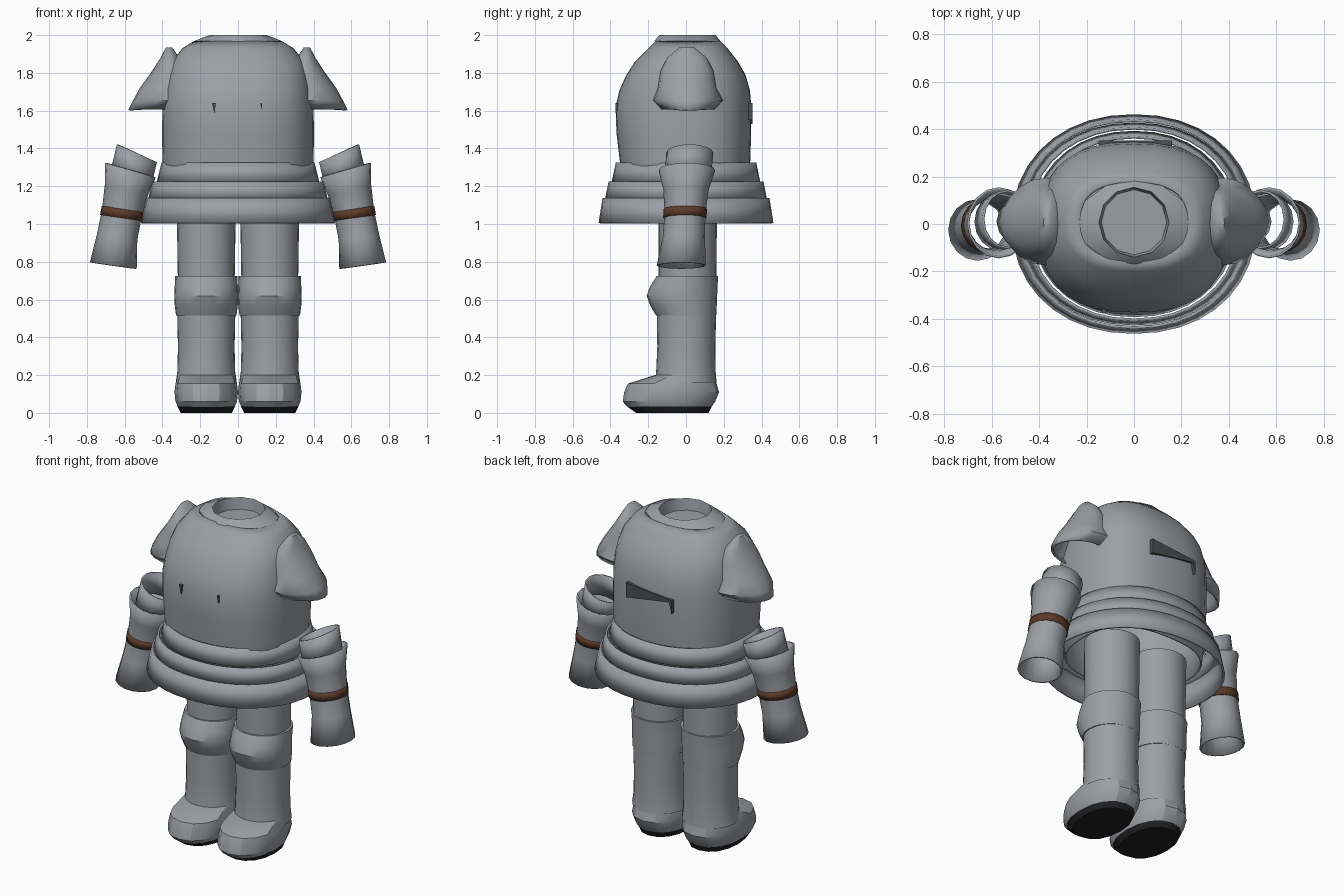
import bpy, bmesh, math
from math import sin, cos, radians, tau

cube = bpy.data.objects.get("Cube")
if cube:
    bpy.data.objects.remove(cube, do_unlink=True)


def material(name, rgb):
    mat = bpy.data.materials.new(name)
    mat.use_nodes = True
    mat.diffuse_color = (*rgb, 1)
    shader = mat.node_tree.nodes["Principled BSDF"]
    shader.inputs["Base Color"].default_value = (*rgb, 1)
    shader.inputs["Roughness"].default_value = 0.6
    return mat


steel = material("steel", (0.33, 0.35, 0.38))
dark_steel = material("dark steel", (0.07, 0.075, 0.08))
leather = material("brown leather", (0.11, 0.042, 0.022))
rubber = material("black sole", (0.015, 0.015, 0.017))


def finish(name, bm, mats, thickness=0, angle=35):
    mesh = bpy.data.meshes.new(name)
    bm.to_mesh(mesh)
    bm.free()
    for mat in mats:
        mesh.materials.append(mat)
    obj = bpy.data.objects.new(name, mesh)
    bpy.context.collection.objects.link(obj)
    bpy.ops.object.select_all(action="DESELECT")
    obj.select_set(True)
    bpy.context.view_layer.objects.active = obj
    bpy.ops.object.shade_smooth_by_angle(angle=radians(angle))
    if thickness:
        shell = obj.modifiers.new("shell", "SOLIDIFY")
        shell.thickness = thickness
        shell.offset = -1
    return obj


def loft(name, rings, mat, side=1, sides=24, power=2, thickness=0, caps="", angle=35):
    """Skin rings listed bottom to top: x, y, z, half width, half depth, tilt."""
    bm = bmesh.new()
    loops = []
    for x, y, z, rx, ry, tilt in rings:
        loop = []
        for i in range(sides):
            c, s = cos(tau * i / sides), sin(tau * i / sides)
            u = rx * math.copysign(abs(c) ** (2 / power), c)
            v = ry * math.copysign(abs(s) ** (2 / power), s)
            t = radians(tilt) * side
            loop.append(bm.verts.new((x * side + u * cos(t), y + v, z + u * sin(t))))
        loops.append(loop)
    for a, b in zip(loops, loops[1:]):
        for i in range(sides):
            j = (i + 1) % sides
            bm.faces.new((a[i], a[j], b[j], b[i]))
    if "bottom" in caps:
        bm.faces.new(loops[0][::-1])
    if "top" in caps:
        bm.faces.new(loops[-1])
    return finish(name, bm, [mat], thickness, angle)


def section(z, half_width, front, back, x=0):
    """Level ring given by its front and back limits."""
    return x, (front + back) / 2, z, half_width, (back - front) / 2, 0


def plate(name, outline, y, depth, mat):
    """Thin upright plate from an x-z outline."""
    bm = bmesh.new()
    face = bm.faces.new([bm.verts.new((x, y, z)) for x, z in outline])
    out = bmesh.ops.extrude_face_region(bm, geom=[face])["geom"]
    for v in out:
        if isinstance(v, bmesh.types.BMVert):
            v.co.y += depth
    bmesh.ops.recalc_face_normals(bm, faces=bm.faces)
    return finish(name, bm, [mat])


# Breastplate: domed shell with an open neck
loft("breastplate", [
    section(1.08, 0.38, -0.33, 0.32),
    section(1.33, 0.4, -0.35, 0.34),
    section(1.48, 0.402, -0.368, 0.345),
    section(1.62, 0.4, -0.373, 0.346),
    section(1.71, 0.39, -0.352, 0.338),
    section(1.79, 0.375, -0.315, 0.315),
    section(1.86, 0.35, -0.27, 0.275),
    section(1.93, 0.295, -0.2, 0.22),
    section(1.97, 0.23, -0.16, 0.18),
], steel, sides=36, power=2.5, thickness=0.012)
loft("collar", [
    section(1.965, 0.24, -0.17, 0.185),
    section(1.99, 0.18, -0.15, 0.165),
    section(2.0, 0.148, -0.14, 0.155),
    section(1.93, 0.138, -0.13, 0.145),
], steel, sides=12, caps="top")

# Skirt: three flared overlapping tiers
tiers = [("upper", 1.225, 1.325, 0.43, 0.405, 0.393, 0.372),
         ("middle", 1.135, 1.225, 0.475, 0.452, 0.428, 0.41),
         ("lower", 1.005, 1.138, 0.515, 0.485, 0.463, 0.442)]
for label, low, high, w_low, w_high, d_low, d_high in tiers:
    loft(label + "_skirt_tier",
         [section(low, w_low, -d_low, d_low), section(high, w_high, -d_high, d_high)],
         steel, sides=36, power=2.15, thickness=0.012)

# Strap remnants on the back and slits on the chest
plate("back_strap", [(0.16, 1.55), (0.16, 1.64), (-0.15, 1.61), (-0.15, 1.53),
                     (-0.13, 1.595)], 0.33, 0.023, dark_steel)
plate("right_chest_slit", [(-0.137, 1.64), (-0.117, 1.64), (-0.125, 1.585)],
      -0.374, 0.02, dark_steel)
plate("left_chest_slit", [(0.118, 1.64), (0.128, 1.64), (0.128, 1.6)],
      -0.374, 0.02, dark_steel)

for side, label in ((1, "left_"), (-1, "right_")):
    # Shoulder guard: bell shape open underneath
    loft(label + "shoulder_guard", [
        section(1.605, 0.21, -0.13, 0.15, 0.37),
        section(1.655, 0.185, -0.175, 0.195, 0.37),
        section(1.72, 0.155, -0.15, 0.16, 0.365),
        section(1.81, 0.095, -0.135, 0.145, 0.36),
        section(1.88, 0.05, -0.1, 0.11, 0.36),
        section(1.935, 0.016, -0.035, 0.045, 0.365),
    ], steel, side, 20, thickness=0.012, caps="top", angle=60)

    # Arm: flared forearm tube, collar at the elbow, leather band
    loft(label + "forearm", [
        (0.66, -0.025, 0.78, 0.125, 0.13, 8),
        (0.64, -0.012, 0.93, 0.108, 0.112, 8),
        (0.615, -0.005, 1.055, 0.107, 0.108, 9),
        (0.59, 0, 1.18, 0.118, 0.12, 12),
        (0.57, 0.005, 1.285, 0.14, 0.15, 16),
    ], steel, side, 16, thickness=0.01)
    loft(label + "elbow_collar", [
        (0.565, 0.01, 1.25, 0.115, 0.122, 20),
        (0.535, 0.02, 1.375, 0.116, 0.125, 24),
    ], steel, side, 16, thickness=0.01)
    loft(label + "arm_band", [
        (0.619, -0.006, 1.033, 0.112, 0.115, 8),
        (0.611, -0.004, 1.079, 0.112, 0.115, 9),
    ], leather, side, 16, thickness=0.012)

    # Leg: thigh, bulging knee guard and shin
    hip = 0.168
    loft(label + "thigh", [
        section(0.68, 0.15, -0.145, 0.16, hip),
        section(1.12, 0.157, -0.145, 0.165, hip),
    ], steel, side, caps="top")
    loft(label + "knee_guard", [
        section(0.515, 0.16, -0.158, 0.16, hip),
        section(0.57, 0.167, -0.19, 0.163, hip),
        section(0.62, 0.169, -0.208, 0.165, hip),
        section(0.67, 0.167, -0.19, 0.167, hip),
        section(0.725, 0.165, -0.155, 0.17, hip),
    ], steel, side, thickness=0.012, caps="top bottom")
    loft(label + "shin", [
        section(0.16, 0.162, -0.165, 0.162, hip),
        section(0.22, 0.153, -0.158, 0.157, hip),
        section(0.35, 0.15, -0.152, 0.155, hip),
        section(0.53, 0.154, -0.155, 0.16, hip),
    ], steel, side)

    # Shoe and sole
    loft(label + "shoe", [
        section(0.032, 0.15, -0.31, 0.135, hip),
        section(0.06, 0.163, -0.335, 0.155, hip),
        section(0.11, 0.168, -0.327, 0.175, hip),
        section(0.155, 0.163, -0.308, 0.162, hip),
        section(0.2, 0.148, -0.165, 0.15, hip),
    ], steel, side, 16, power=2.2, caps="top bottom", angle=25)
    loft(label + "sole", [
        section(0, 0.135, -0.265, 0.12, hip),
        section(0.034, 0.152, -0.312, 0.137, hip),
    ], rubber, side, 16, power=2.2, caps="bottom top")
